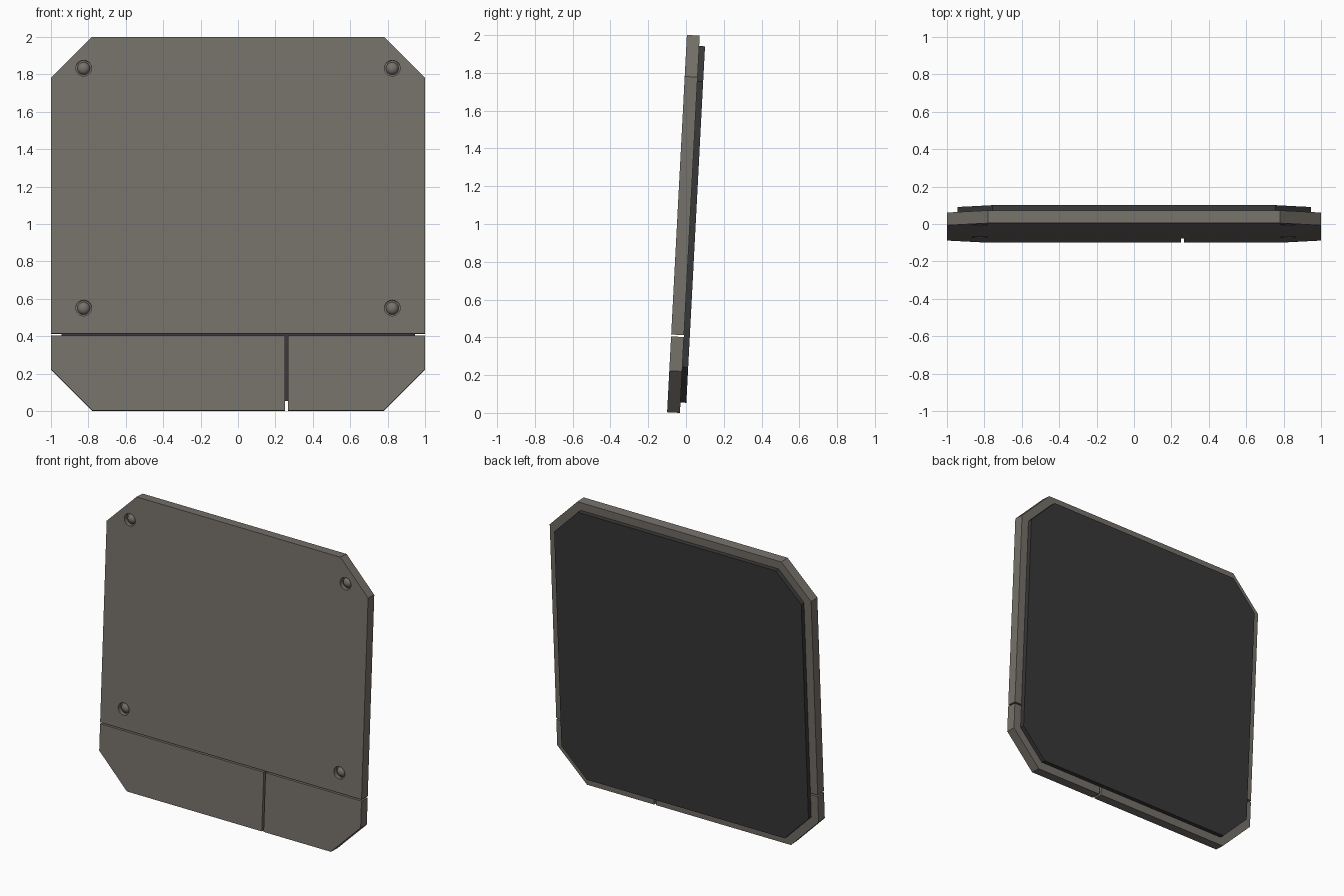
import bpy, bmesh, math
from mathutils import Matrix

cube = bpy.data.objects.get("Cube")
if cube:
    bpy.data.objects.remove(cube, do_unlink=True)

TILT = math.radians(3)
HEIGHT = 2.0          # slab height along the tilted face
THICK = 0.068         # front slab thickness
CUT = 0.22            # corner chamfer
# Local frame: front face on y = 0, base on z = 0, leaning towards +y
LEAN = Matrix.Translation((0, -0.1, 0.0035)) @ Matrix.Rotation(-TILT, 4, "X")


def material(name, rgb):
    m = bpy.data.materials.new(name)
    m.use_nodes = True
    m.diffuse_color = (*rgb, 1)
    m.node_tree.nodes["Principled BSDF"].inputs["Base Color"].default_value = (*rgb, 1)
    return m


stone = material("warm_grey_stone", (0.18, 0.164, 0.144))
dark = material("dark_backing", (0.04, 0.04, 0.04))


def add_object(name, bm, mat):
    bmesh.ops.recalc_face_normals(bm, faces=bm.faces)
    mesh = bpy.data.meshes.new(name)
    bm.to_mesh(mesh)
    bm.free()
    mesh.materials.append(mat)
    ob = bpy.data.objects.new(name, mesh)
    ob.matrix_world = LEAN
    bpy.context.collection.objects.link(ob)
    return ob


def slab(name, mat, y0, y1, inset=0, limits=()):
    """Chamfered square slab, trimmed to the given (point, outward normal) planes."""
    bm = bmesh.new()
    half, mid = 1 - inset, HEIGHT / 2
    c = half - (CUT - inset * (2 - math.sqrt(2)))
    ring = [(half, c), (c, half), (-c, half), (-half, c),
            (-half, -c), (-c, -half), (c, -half), (half, -c)]
    face = bm.faces.new([bm.verts.new((x, y0, z + mid)) for x, z in ring])
    ext = bmesh.ops.extrude_face_region(bm, geom=[face])
    verts = [g for g in ext["geom"] if isinstance(g, bmesh.types.BMVert)]
    bmesh.ops.translate(bm, verts=verts, vec=(0, y1 - y0, 0))
    for point, normal in limits:
        geom = bm.verts[:] + bm.edges[:] + bm.faces[:]
        bmesh.ops.bisect_plane(bm, geom=geom, plane_co=point, plane_no=normal, clear_outer=True)
        bmesh.ops.holes_fill(bm, edges=[e for e in bm.edges if e.is_boundary])
    return add_object(name, bm, mat)


# Front panels, separated by narrow grooves
below = ((0, 0, 0.402), (0, 0, 1))
main_panel = slab("main_panel", stone, 0, THICK, limits=[((0, 0, 0.412), (0, 0, -1))])
slab("lower_panel_wide", stone, 0, THICK, limits=[below, ((0.252, 0, 0), (1, 0, 0))])
slab("lower_panel_narrow", stone, 0, THICK, limits=[below, ((0.266, 0, 0), (-1, 0, 0))])

# Inset backing plate
slab("backing_plate", dark, THICK, 0.099, inset=0.055)

# Recessed round-headed bolts near the main panel corners
spots = [(x, z) for x in (-0.825, 0.825) for z in (0.548, 1.832)]
bm = bmesh.new()
for x, z in spots:
    place = Matrix.Translation((x, 0, z)) @ Matrix.Rotation(math.pi / 2, 4, "X")
    bmesh.ops.create_cone(bm, cap_ends=True, segments=32, radius1=0.042, radius2=0.042,
                          depth=0.06, matrix=place)
cutter = add_object("recess_cutter", bm, stone)
cutter.hide_render = True
cutter.hide_viewport = True
cutter.display_type = "WIRE"
cut = main_panel.modifiers.new("recesses", "BOOLEAN")
cut.operation = "DIFFERENCE"
cut.solver = "EXACT"
cut.object = cutter

bm = bmesh.new()
for x, z in spots:
    place = Matrix.Translation((x, 0.032, z)) @ Matrix.Diagonal((1, 0.8, 1, 1)) @ Matrix.Rotation(math.pi / 2, 4, "X")
    bmesh.ops.create_uvsphere(bm, u_segments=24, v_segments=12, radius=0.034, matrix=place)
bolts = add_object("bolt_heads", bm, stone)
for p in bolts.data.polygons:
    p.use_smooth = True
